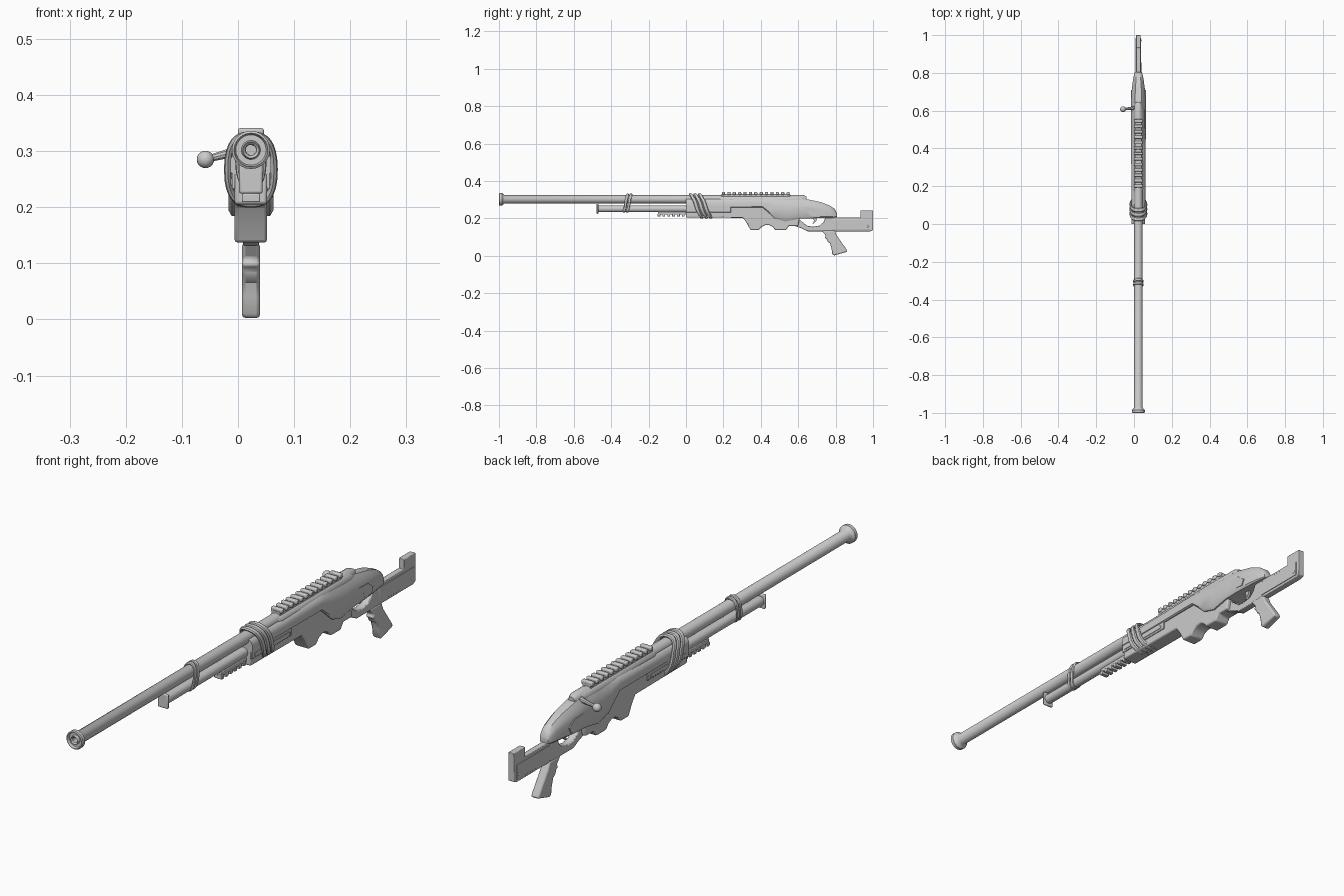
import bpy, bmesh, math
from mathutils import Vector

CX = 0.023   # centre plane of the body
metal = bpy.data.materials.new("grey metal")
metal.diffuse_color = (0.6, 0.6, 0.6, 1)


def finish(name, bm, bevel=0.0):
    bmesh.ops.recalc_face_normals(bm, faces=bm.faces)
    me = bpy.data.meshes.new(name)
    bm.to_mesh(me)
    bm.free()
    ob = bpy.data.objects.new(name, me)
    me.materials.append(metal)
    bpy.context.collection.objects.link(ob)
    if bevel:
        m = ob.modifiers.new("Bevel", 'BEVEL')
        m.width, m.segments, m.limit_method = bevel, 2, 'ANGLE'
        m.angle_limit = math.radians(40)
    return ob


def prism(name, pts, half, bevel=0.0, cx=CX):
    """Side outline (y, z) extruded across x."""
    bm = bmesh.new()
    a = [bm.verts.new((cx - half, y, z)) for y, z in pts]
    b = [bm.verts.new((cx + half, y, z)) for y, z in pts]
    bm.faces.new(a)
    bm.faces.new(b)
    for i in range(len(pts)):
        j = (i + 1) % len(pts)
        bm.faces.new((a[i], a[j], b[j], b[i]))
    return finish(name, bm, bevel)


def box(name, y0, y1, z0, z1, half, bevel=0.0, cx=CX):
    return prism(name, [(y0, z0), (y1, z0), (y1, z1), (y0, z1)], half, bevel, cx)


def skin(name, rings, closed=False):
    """Join rings of points into a surface."""
    bm = bmesh.new()
    vs = [[bm.verts.new(p) for p in r] for r in rings]
    n = len(vs[0])
    pairs = list(zip(vs, vs[1:])) + ([(vs[-1], vs[0])] if closed else [])
    for a, b in pairs:
        for i in range(n):
            j = (i + 1) % n
            bm.faces.new((a[i], a[j], b[j], b[i]))
    if not closed:
        bm.faces.new(vs[0])
        bm.faces.new(vs[-1])
    return finish(name, bm)


def lathe(name, prof, z, seg=24):
    """(y, radius) profile turned about a lengthwise axis."""
    return skin(name, [[(CX + r * math.cos(2 * math.pi * i / seg), y,
                         z + r * math.sin(2 * math.pi * i / seg)) for i in range(seg)]
                       for y, r in prof])


def band(name, y, z, w, h, tilt, r):
    """Leaning strap loop wrapped around the body."""
    rings, n, e = [], 32, 0.75
    path = []
    for k in range(n):
        t = 2 * math.pi * k / n
        c, s = math.cos(t), math.sin(t)
        path.append(Vector((CX + w * math.copysign(abs(c) ** e, c), y + tilt * s,
                            z + h * math.copysign(abs(s) ** e, s))))
    for p in path:
        out = Vector((p.x - CX, 0, p.z - z)).normalized()
        rings.append([p + out * r * math.cos(a) + Vector((0, 1.5 * r * math.sin(a), 0))
                      for a in [math.pi * i / 4 for i in range(8)]])
    skin(name, rings, True)


# barrel with muzzle ring and bore
lathe("barrel", [(-0.90, 0.009), (-0.995, 0.010), (-1.0, 0.0145), (-0.99, 0.017),
                 (-0.99, 0.027), (-1.0, 0.030), (-0.997, 0.034), (-0.984, 0.034),
                 (-0.976, 0.026), (-0.97, 0.022), (0.2, 0.022)], 0.302)
lathe("receiver_tube", [(0.17, 0.022), (0.19, 0.027), (0.60, 0.027), (0.64, 0.018)], 0.297)

# tube under the barrel with its end plate
lathe("under_tube", [(-0.472, 0.018), (0.05, 0.018)], 0.251, 16)
box("tube_end_plate", -0.478, -0.468, 0.224, 0.278, 0.021, 0.004)

# strap loops
for i in range(2):
    band(f"front_strap_{i}", -0.322 + 0.018 * i, 0.282, 0.023, 0.046, 0.010, 0.005)
for i in range(3):
    band(f"rear_strap_{i}", 0.055 + 0.024 * i, 0.267, 0.041, 0.061, -0.030, 0.007)

# accessory rails
box("lower_rail", -0.15, 0.0, 0.220, 0.236, 0.014, 0.002)
for i in range(6):
    y = -0.152 + 0.026 * i
    box(f"lower_rail_tooth_{i}", y, y + 0.015, 0.209, 0.224, 0.016, 0.002)
box("top_rail", 0.19, 0.555, 0.308, 0.331, 0.017)
for i in range(13):
    y = 0.192 + 0.0288 * i
    box(f"top_rail_tooth_{i}", y, y + 0.017, 0.325, 0.341, 0.023, 0.004)

# upper stock: faceted section (y, bottom, top, half width)
stock = [(0.0, 0.258, 0.308, 0.036), (0.20, 0.258, 0.308, 0.037), (0.41, 0.258, 0.312, 0.038),
         (0.44, 0.232, 0.313, 0.039), (0.475, 0.200, 0.313, 0.040), (0.53, 0.184, 0.313, 0.040),
         (0.60, 0.198, 0.311, 0.040), (0.66, 0.200, 0.300, 0.039), (0.72, 0.202, 0.287, 0.034),
         (0.77, 0.204, 0.268, 0.027), (0.795, 0.205, 0.250, 0.022), (0.806, 0.208, 0.228, 0.017)]
rings = []
for y, b, t, w in stock:
    h = t - b
    half = [(0.85, b), (1.0, b + 0.08 * h), (1.0, t - 0.45 * h), (0.85, t - 0.2 * h), (0.45, t)]
    rings.append([(CX + w * k, y, z) for k, z in half] +
                 [(CX - w * k, y, z) for k, z in reversed(half)])
skin("upper_stock", rings)

# fore-end and magazine housing with its notched underside
prism("lower_body", [(0.0, 0.205), (0.305, 0.203), (0.325, 0.175), (0.345, 0.137), (0.39, 0.137),
                     (0.405, 0.155), (0.425, 0.164), (0.445, 0.164), (0.463, 0.155),
                     (0.478, 0.137), (0.535, 0.137), (0.55, 0.160), (0.60, 0.160),
                     (0.61, 0.215), (0.58, 0.270), (0.0, 0.270)], 0.029, 0.005)
for s in (-1, 1):
    box(f"fore_end_panel_{s}", 0.0, 0.24, 0.232, 0.262, 0.003, 0.002, CX + s * 0.031)
    box(f"side_slot_{s}", 0.015, 0.225, 0.239, 0.251, 0.002, 0.001, CX + s * 0.034)
    # tang plates on the rear of the stock
    prism(f"tang_plate_{s}", [(0.66, 0.215), (0.70, 0.212), (0.71, 0.235), (0.68, 0.258),
                              (0.60, 0.262), (0.60, 0.25), (0.65, 0.24)],
          0.003, 0, CX + s * 0.0365)

# trigger guard and lower frame
prism("trigger_guard", [(0.58, 0.160), (0.62, 0.146), (0.65, 0.131), (0.79, 0.131), (0.79, 0.205),
                        (0.745, 0.203), (0.735, 0.180), (0.715, 0.162), (0.68, 0.156),
                        (0.65, 0.160), (0.62, 0.182), (0.60, 0.200), (0.58, 0.205)], 0.014, 0.003)
prism("trigger", [(0.675, 0.205), (0.70, 0.205), (0.697, 0.188), (0.684, 0.172),
                  (0.676, 0.172), (0.686, 0.188)], 0.005)

# pistol grip with finger bumps
prism("grip", [(0.725, 0.136), (0.748, 0.108), (0.740, 0.097), (0.752, 0.090), (0.757, 0.076),
               (0.770, 0.066), (0.778, 0.040), (0.782, 0.010), (0.790, 0.001), (0.862, 0.022),
               (0.858, 0.034), (0.805, 0.110), (0.795, 0.136)], 0.016, 0.006)

# flat butt with raised cheek block
prism("butt", [(0.77, 0.131), (0.985, 0.131), (1.0, 0.138), (1.0, 0.243), (0.932, 0.243),
               (0.932, 0.206), (0.77, 0.206)], 0.012, 0.002)
box("butt_plate", 0.78, 0.985, 0.141, 0.196, 0.0145, 0.001)
for s in (-1, 1):
    bm = bmesh.new()
    bmesh.ops.create_uvsphere(bm, u_segments=10, v_segments=6, radius=0.006)
    for v in bm.verts:
        v.co = (v.co.x * 0.4 + CX + s * 0.014, v.co.y + 0.972, v.co.z + 0.158)
    finish(f"butt_screw_{s}", bm)

# bolt with handle and knob
lathe("bolt", [(0.565, 0.021), (0.625, 0.021), (0.645, 0.012)], 0.305, 16)
a, b = Vector((CX - 0.008, 0.615, 0.304)), Vector((-0.058, 0.608, 0.285))
d = (b - a).normalized()
u = Vector((0, 1, 0))
v = d.cross(u)
skin("bolt_handle", [[a.lerp(b, t) + r * (u * math.cos(k * math.pi / 5) + v * math.sin(k * math.pi / 5))
                      for k in range(10)] for t, r in ((0, 0.012), (0.35, 0.009), (1, 0.006))])
bm = bmesh.new()
bmesh.ops.create_uvsphere(bm, u_segments=16, v_segments=10, radius=0.0155)
bmesh.ops.translate(bm, verts=bm.verts, vec=b)
finish("bolt_knob", bm)

# smooth shading with sharp edges kept
for ob in bpy.data.objects:
    ob.select_set(True)
bpy.context.view_layer.objects.active = bpy.data.objects["barrel"]
bpy.ops.object.shade_smooth_by_angle(angle=math.radians(35))
